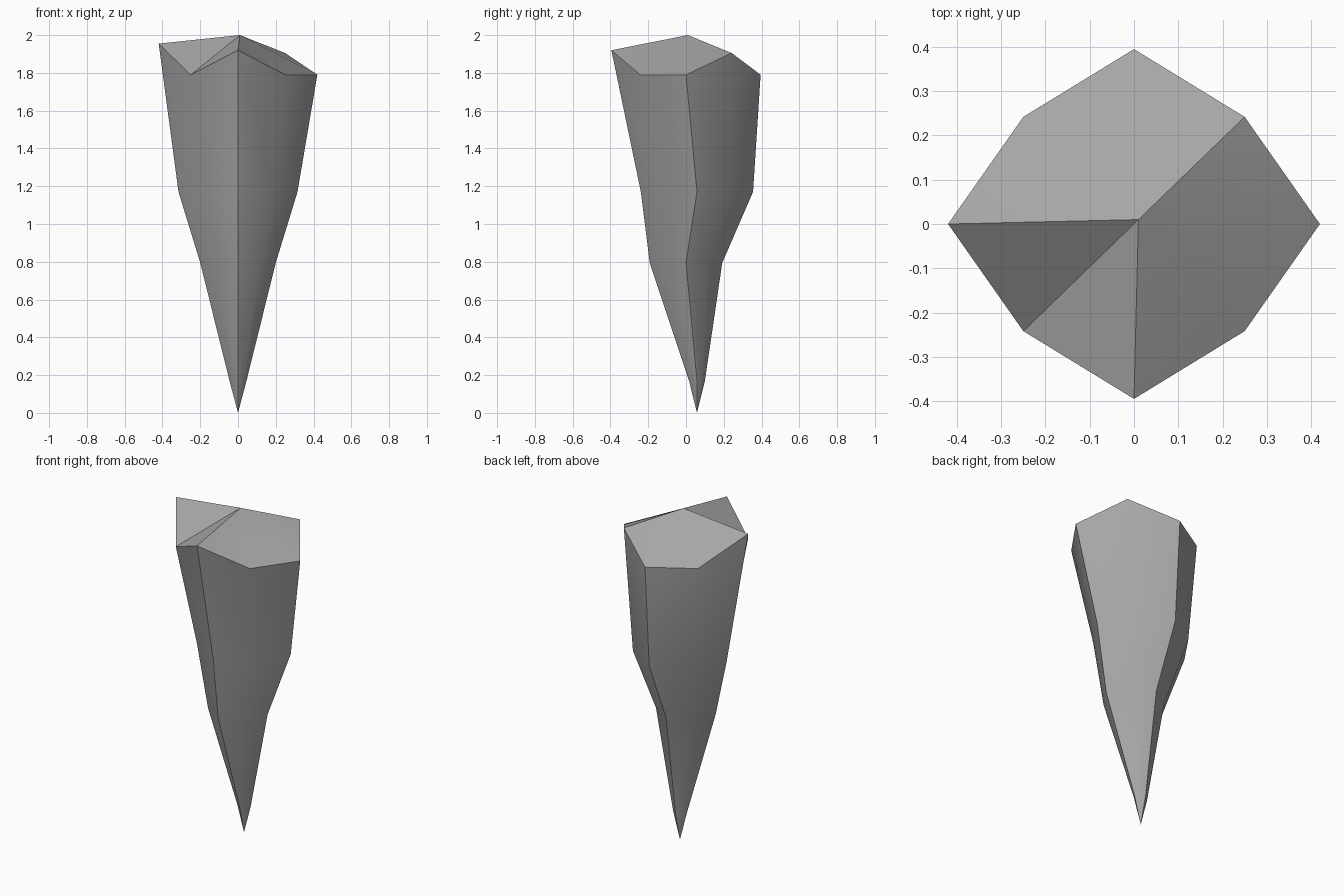
import bpy
import bmesh
import math

cube = bpy.data.objects.get("Cube")
if cube:
    bpy.data.objects.remove(cube, do_unlink=True)

# Stone colour
stone = bpy.data.materials.new("stone_grey")
stone.use_nodes = True
stone.diffuse_color = (0.38, 0.38, 0.38, 1)
stone.node_tree.nodes["Principled BSDF"].inputs["Base Color"].default_value = stone.diffuse_color


def ring(bm, rx, ry, dx, dy, cy, heights):
    """Four-pointed, eight-sided ring, starting at +x and going round by +y."""
    points = [(rx, 0), (dx, dy), (0, ry), (-dx, dy),
              (-rx, 0), (-dx, -dy), (0, -ry), (dx, -dy)]
    return [bm.verts.new((x, y + cy, z)) for (x, y), z in zip(points, heights)]


bm = bmesh.new()

# Uneven broken rim, then level rings narrowing towards the tip
rim_heights = [1.79, 1.905, 1.79, 1.79, 1.955, 1.79, 1.92, 1.79]
rings = [
    ring(bm, 0.42, 0.395, 0.25, 0.242, 0, rim_heights),
    ring(bm, 0.315, 0.297, 0.19, 0.182, 0.058, [1.17] * 8),
    ring(bm, 0.2, 0.192, 0.12, 0.118, 0, [0.795] * 8),
    ring(bm, 0.045, 0.042, 0.027, 0.025, 0.058, [0.17] * 8),
]
peak = bm.verts.new((0.01, 0.01, 2))
tip = bm.verts.new((0, 0.058, 0))

# Top facets, side facets and tip facets
for i in range(8):
    j = (i + 1) % 8
    bm.faces.new((peak, rings[0][i], rings[0][j]))
    for upper, lower in zip(rings, rings[1:]):
        bm.faces.new((upper[i], lower[i], lower[j], upper[j]))
    bm.faces.new((rings[-1][i], tip, rings[-1][j]))
bmesh.ops.recalc_face_normals(bm, faces=bm.faces)

mesh = bpy.data.meshes.new("stone_spike")
bm.to_mesh(mesh)
bm.free()
mesh.materials.append(stone)
spike = bpy.data.objects.new("stone_spike", mesh)
bpy.context.collection.objects.link(spike)

# Smooth the shallow bends, keep the four long ridges crisp
bpy.ops.object.select_all(action="DESELECT")
spike.select_set(True)
bpy.context.view_layer.objects.active = spike
bpy.ops.object.shade_smooth_by_angle(angle=math.radians(30))
